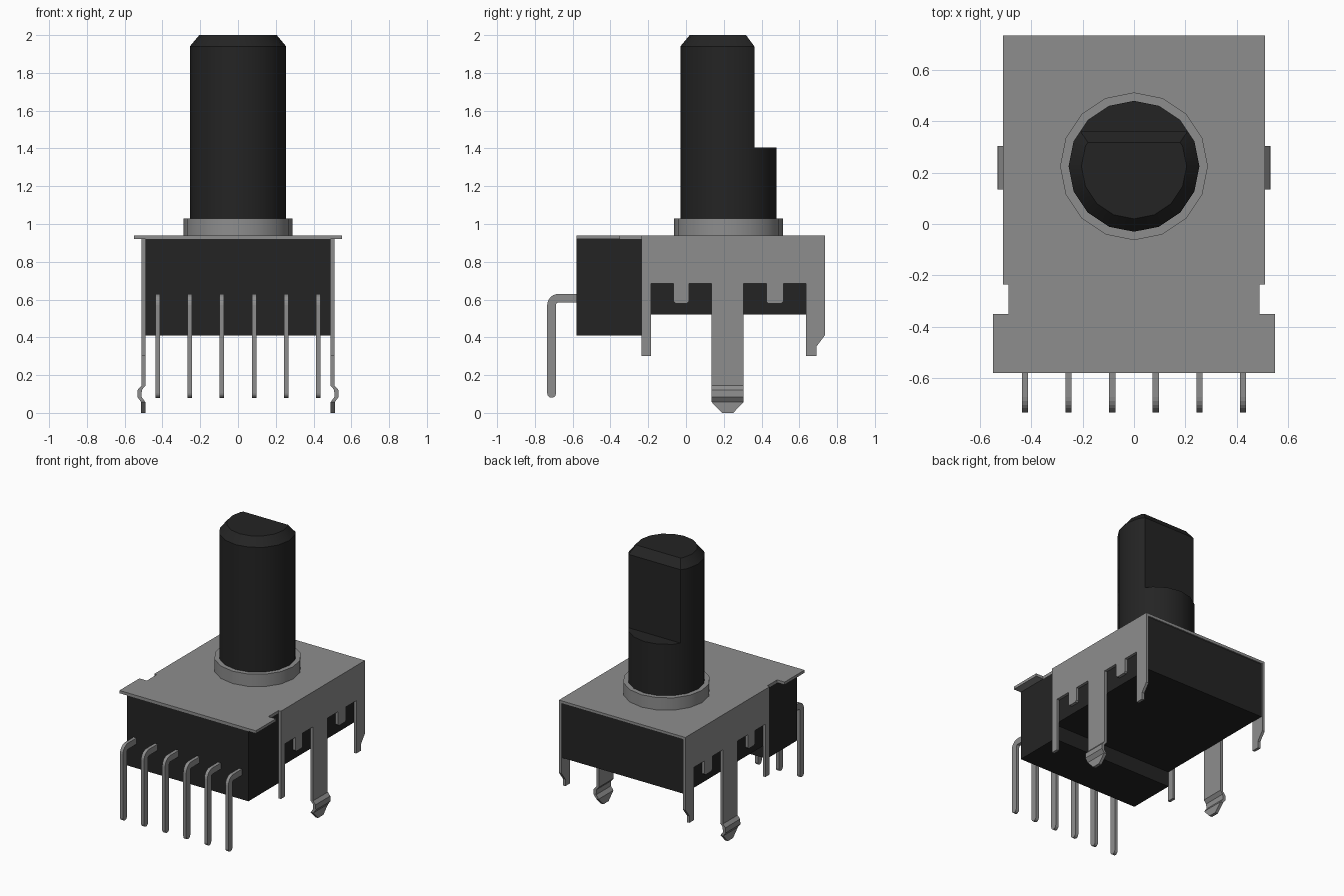
import bpy, bmesh, math
from mathutils import Vector

if "Cube" in bpy.data.objects:
    bpy.data.objects.remove(bpy.data.objects["Cube"], do_unlink=True)


def material(name, value):
    m = bpy.data.materials.new(name)
    m.use_nodes = True
    color = (value, value, value, 1)
    m.diffuse_color = color
    m.node_tree.nodes["Principled BSDF"].inputs["Base Color"].default_value = color
    return m


BLACK = material("black plastic", 0.0175)
METAL = material("grey metal", 0.27)


def finish(name, bm, mat, smooth=False, mirror=False):
    bmesh.ops.recalc_face_normals(bm, faces=bm.faces)
    mesh = bpy.data.meshes.new(name)
    bm.to_mesh(mesh)
    bm.free()
    mesh.materials.append(mat)
    ob = bpy.data.objects.new(name, mesh)
    bpy.context.collection.objects.link(ob)
    if mirror:
        ob.modifiers.new("Mirror", "MIRROR")
    if smooth:
        bpy.ops.object.select_all(action="DESELECT")
        ob.select_set(True)
        bpy.context.view_layer.objects.active = ob
        bpy.ops.object.shade_smooth_by_angle(angle=math.radians(30))
    return ob


def loft(bm, rings, cap_start=True, cap_end=True):
    """Skin matching rings of points."""
    loops = [[bm.verts.new(p) for p in r] for r in rings]
    n = len(loops[0])
    for a, b in zip(loops, loops[1:]):
        for i in range(n):
            j = (i + 1) % n
            bm.faces.new((a[i], a[j], b[j], b[i]))
    if cap_start:
        bm.faces.new(loops[0])
    if cap_end:
        bm.faces.new(loops[-1])


def extrude_x(name, outline, x0, x1, mat, **kw):
    """Extrude a (y, z) outline along x."""
    bm = bmesh.new()
    loft(bm, [[(x, y, z) for y, z in outline] for x in (x0, x1)])
    return finish(name, bm, mat, **kw)


def arc(cy, cz, r, a0, a1, steps):
    return [(cy + r * math.cos(math.radians(a0 + (a1 - a0) * i / steps)),
             cz + r * math.sin(math.radians(a0 + (a1 - a0) * i / steps)))
            for i in range(steps + 1)]


# Plastic body with a deeper block at the front
extrude_x("body", [(-0.58, 0.41), (-0.23, 0.41), (-0.23, 0.52), (0.725, 0.52),
                   (0.725, 0.92), (-0.58, 0.92)], -0.49, 0.49, BLACK)

# Top plate with a necked front flange
half = [(0.55, -0.58), (0.55, -0.35), (0.49, -0.35), (0.49, -0.235),
        (0.51, -0.235), (0.51, 0.735)]
plate = half + [(-x, y) for x, y in reversed(half)]
bm = bmesh.new()
loft(bm, [[(x, y, z) for x, y in plate] for z in (0.92, 0.94)])
finish("top_plate", bm, METAL)

# Side plates with legs and small tabs
side = [(-0.235, 0.92), (-0.235, 0.30), (-0.185, 0.30), (-0.185, 0.685),
        (-0.065, 0.685), (-0.065, 0.59), (-0.055, 0.58), (0.005, 0.58),
        (0.015, 0.59), (0.015, 0.685), (0.135, 0.685), (0.135, 0.145),
        (0.305, 0.145), (0.305, 0.685), (0.425, 0.685), (0.425, 0.59),
        (0.435, 0.58), (0.505, 0.58), (0.515, 0.59), (0.515, 0.685),
        (0.635, 0.685), (0.635, 0.30), (0.69, 0.30), (0.69, 0.35),
        (0.735, 0.41), (0.735, 0.92)]
extrude_x("side_plates", side, 0.49, 0.51, METAL, mirror=True)

# Bent snap feet under the middle legs: centre x, z, half width
rows = [(0.50, 0.145, 0.085), (0.520, 0.122, 0.085), (0.522, 0.085, 0.085),
        (0.502, 0.058, 0.085), (0.502, 0.0, 0.03)]
bm = bmesh.new()
loft(bm, [[(x - 0.011, 0.22 - w, z), (x + 0.011, 0.22 - w, z),
           (x + 0.011, 0.22 + w, z), (x - 0.011, 0.22 + w, z)] for x, z, w in rows])
finish("snap_feet", bm, METAL, mirror=True)

# Six bent terminal pins
pin = ([(-0.57, 0.63)] + arc(-0.675, 0.57, 0.06, 90, 180, 6)
       + arc(-0.7115, 0.1035, 0.0235, 180, 360, 6)
       + arc(-0.675, 0.572, 0.013, 180, 90, 4) + [(-0.57, 0.585)])
for i in range(6):
    x = -0.425 + 0.17 * i
    extrude_x(f"pin_{i + 1}", pin, x - 0.012, x + 0.012, METAL)

CY = 0.225


def ring(r, z):
    return [Vector((r * math.cos(k * math.pi / 8), CY + r * math.sin(k * math.pi / 8), z))
            for k in range(16)]


def d_ring(r, z, flat):
    """Sixteen-sided ring cut flat at the back (y = flat)."""
    p = ring(r, z)
    t = (flat - p[1].y) / (p[2].y - p[1].y)
    right = p[1].lerp(p[2], t)
    left = p[7].lerp(p[6], t)
    return [right, left] + p[7:] + p[:2]


# Collar around the shaft
bm = bmesh.new()
loft(bm, [ring(0.288, 0.94), ring(0.288, 1.03)])
finish("collar", bm, METAL, smooth=True)

# Shaft: round base, ledge, then a chamfered D-shaped upper part
bm = bmesh.new()
loft(bm, [ring(0.255, 1.03), ring(0.255, 1.405)], cap_end=False)
d_low = d_ring(0.255, 1.405, 0.362)
loft(bm, [d_low, d_ring(0.255, 1.94, 0.362), d_ring(0.205, 2.0, 0.318)], cap_start=False)
ledge = [d_low[0]] + ring(0.255, 1.405)[2:7] + [d_low[1]]
bm.faces.new([bm.verts.new(p) for p in ledge])
bmesh.ops.remove_doubles(bm, verts=bm.verts, dist=0.0005)
finish("shaft", bm, BLACK, smooth=True)
